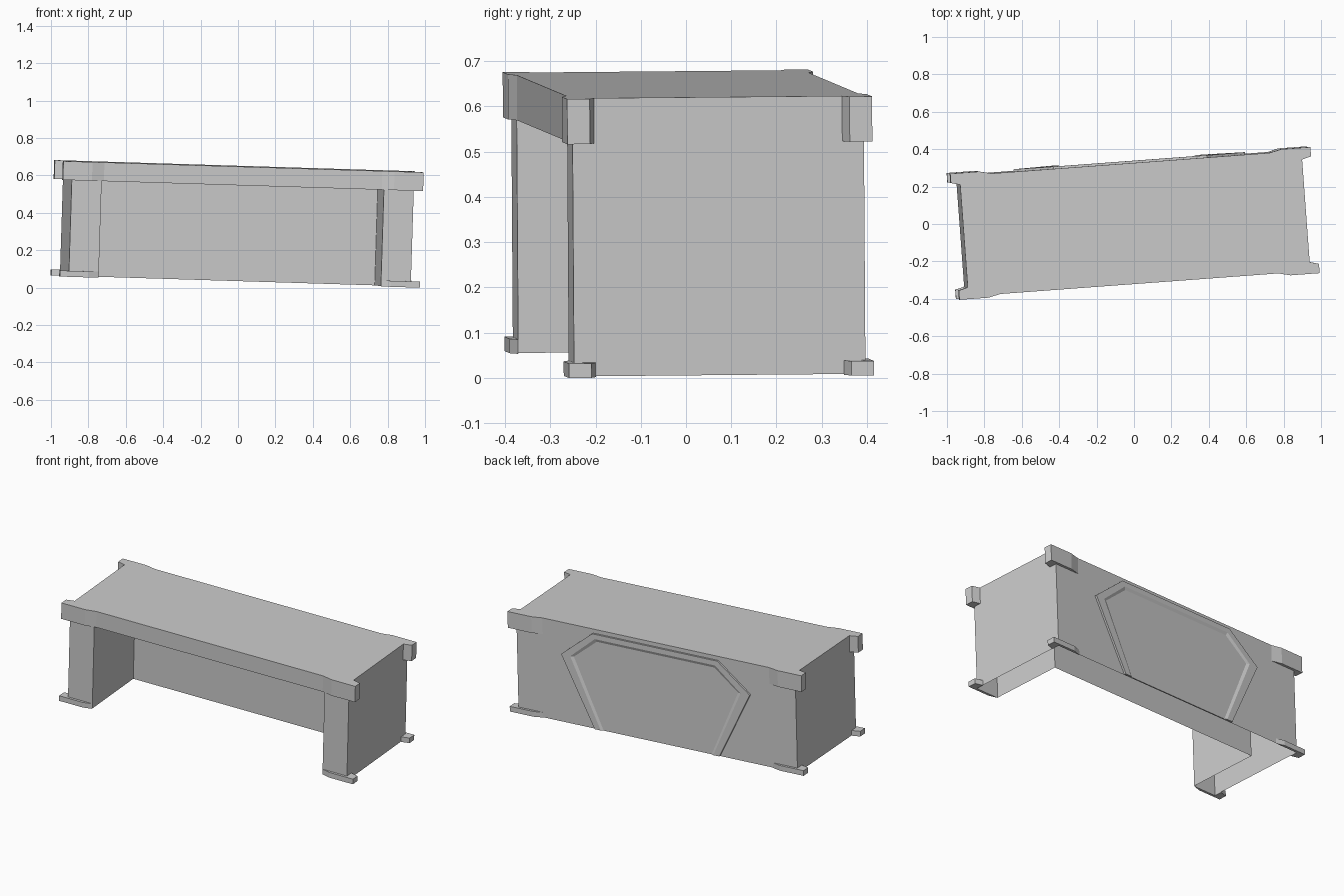
import bpy
import bmesh
from mathutils import Matrix, Vector

if "Cube" in bpy.data.objects:
    bpy.data.objects.remove(bpy.data.objects["Cube"])

# Main sizes of the desk in its own axes
H = 0.617             # total height
APRON = 0.517         # underside of the apron
SIDE, FACE = 0.917, 0.323   # outer half length and half depth of the walls
KNEE, KNEE_BACK = 0.757, 0.13   # half width and rear of the knee space

# The desk stands slightly turned and tilted
X = Vector((1, 0.074, -0.031)).normalized()
Y = Vector((-0.075, 1, 0.009))
Y = (Y - X * Y.dot(X)).normalized()
Z = X.cross(Y)
POSE = Matrix((X, Y, Z)).transposed().to_4x4()
POSE.translation = Vector((0.005, 0.003, 0.649)) - Z * H


def make(name, bm):
    mesh = bpy.data.meshes.new(name)
    bm.to_mesh(mesh)
    bm.free()
    ob = bpy.data.objects.new(name, mesh)
    ob.matrix_world = POSE
    bpy.context.collection.objects.link(ob)
    return ob


def prism(name, pts, z0, z1, caps=True):
    """Vertical walls around a counter-clockwise outline, with optional caps."""
    bm = bmesh.new()
    lo = [bm.verts.new((x, y, z0)) for x, y in pts]
    hi = [bm.verts.new((x, y, z1)) for x, y in pts]
    n = len(pts)
    for i in range(n):
        j = (i + 1) % n
        bm.faces.new((lo[i], lo[j], hi[j], hi[i]))
    if caps:
        bm.faces.new(hi)
        bm.faces.new(lo[::-1])
    return make(name, bm)


def mirrored(pts, sx, sy):
    out = [(x * sx, y * sy) for x, y in pts]
    return out if sx * sy > 0 else out[::-1]


# U-shaped hollow walls around the knee space, open underneath
prism("desk_walls", [(-SIDE, FACE), (-SIDE, -FACE), (-KNEE, -FACE),
                     (-KNEE, KNEE_BACK), (KNEE, KNEE_BACK), (KNEE, -FACE),
                     (SIDE, -FACE), (SIDE, FACE)], 0.002, APRON, caps=False)

# Desk top and apron with thickened, tapered corners
corner = [(SIDE, 0.275), (0.966, 0.288), (0.966, 0.338), (0.81, 0.338), (0.745, FACE)]
outline = []
for sx, sy in ((1, 1), (-1, 1), (-1, -1), (1, -1)):
    outline += mirrored(corner, sx, sy)
prism("desk_top", outline, APRON, H)

# Corner feet wrapping the base of the walls
foot = corner[:4] + [(0.757, FACE), (SIDE, FACE)]
for sx, side in ((1, "right"), (-1, "left")):
    for sy, end in ((1, "back"), (-1, "front")):
        prism(f"{end}_{side}_foot", mirrored(foot, sx, sy), 0, 0.032)


def hexagon(bottom, wide, wide_z, top, top_z):
    """Outline of the back ornament as (x, z), running from foot to foot."""
    half = [(bottom, 0.004), (wide, wide_z), (top, top_z)]
    return half + [(-x, z) for x, z in half[::-1]]


# Raised frame on the back: outer rim, flat band, bevelled inner edge
outer = hexagon(0.41, 0.62, 0.425, 0.412, 0.592)
ridge = hexagon(0.37, 0.56, 0.423, 0.395, 0.562)
inner = hexagon(0.355, 0.54, 0.422, 0.387, 0.545)
bm = bmesh.new()
rings = [[bm.verts.new((x, y, z)) for x, z in ring] for ring, y in
         ((outer, FACE), (outer, FACE + 0.012), (ridge, FACE + 0.012), (inner, FACE + 0.005))]
for a, b in zip(rings, rings[1:]):
    for i in range(5):
        bm.faces.new((a[i], a[i + 1], b[i + 1], b[i]))
for k in (0, 5):
    bm.faces.new([r[k] for r in rings])
bmesh.ops.recalc_face_normals(bm, faces=bm.faces)
bm.normal_update()
if sum(f.normal.y * f.calc_area() for f in bm.faces) < 0:
    bmesh.ops.reverse_faces(bm, faces=bm.faces)
make("back_frame", bm)

# Slightly raised panel inside the frame
bm = bmesh.new()
front = [bm.verts.new((x, FACE + 0.005, z)) for x, z in inner]
base = [bm.verts.new((x, FACE, z)) for x, z in inner]
bm.faces.new(front[::-1])
bm.faces.new((front[0], front[5], base[5], base[0]))
bmesh.ops.recalc_face_normals(bm, faces=bm.faces)
bm.normal_update()
if sum(f.normal.y * f.calc_area() for f in bm.faces) < 0:
    bmesh.ops.reverse_faces(bm, faces=bm.faces)
make("back_panel", bm)
